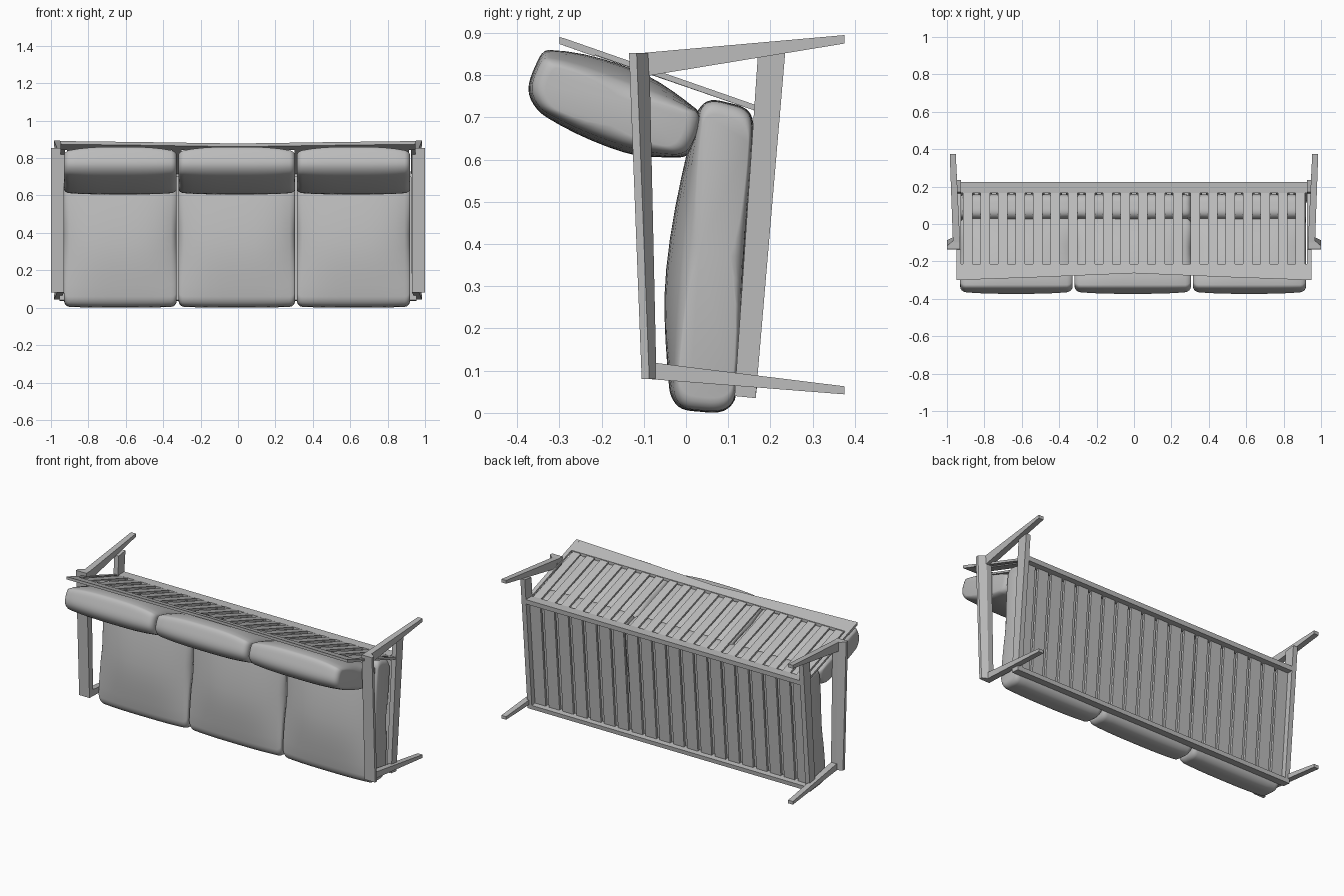
import bpy, bmesh, math
from mathutils import Vector

cube = bpy.data.objects.get("Cube")
if cube:
    bpy.data.objects.remove(cube, do_unlink=True)

grey = bpy.data.materials.new("plain_grey")
grey.use_nodes = True
GREY = (0.5, 0.5, 0.5, 1)
grey.diffuse_color = GREY
grey.node_tree.nodes["Principled BSDF"].inputs["Base Color"].default_value = GREY


def loft(name, sections, mirror=False, smooth=False):
    """Skin a list of closed sections and cap both ends."""
    bm = bmesh.new()
    rings = [[bm.verts.new(p) for p in s] for s in sections]
    n = len(rings[0])
    for a, b in zip(rings, rings[1:]):
        for i in range(n):
            j = (i + 1) % n
            bm.faces.new((a[i], a[j], b[j], b[i]))
    bm.faces.new(rings[0])
    bm.faces.new(rings[-1])
    bmesh.ops.recalc_face_normals(bm, faces=bm.faces)
    mesh = bpy.data.meshes.new(name)
    bm.to_mesh(mesh)
    bm.free()
    mesh.materials.append(grey)
    obj = bpy.data.objects.new(name, mesh)
    bpy.context.collection.objects.link(obj)
    if mirror:
        obj.modifiers.new("Mirror", 'MIRROR')
    if smooth:
        bpy.ops.object.select_all(action='DESELECT')
        obj.select_set(True)
        bpy.context.view_layer.objects.active = obj
        bpy.ops.object.shade_smooth_by_angle(angle=math.radians(50))
    return obj


def slab(name, profile, x0, x1, mirror=False):
    """Side profile (y, z) extruded along x."""
    return loft(name, [[(x, y, z) for y, z in profile] for x in (x0, x1)], mirror)


def rounded(points, steps=5):
    """Closed smooth curve through the profile points."""
    pts = [Vector(p) for p in points]
    n, out = len(pts), []
    for i in range(n):
        a, b, c, d = (pts[(i + k) % n] for k in (-1, 0, 1, 2))
        # tangents scaled to the segment so corners stay tight
        size = (c - b).length
        m0 = (c - a).normalized() * size
        m1 = (d - b).normalized() * size
        for s in range(steps):
            t = s / steps
            out.append(b * (2*t**3 - 3*t**2 + 1) + m0 * (t**3 - 2*t**2 + t)
                       + c * (3*t**2 - 2*t**3) + m1 * (t**3 - t**2))
    return out


def cushion(name, edge, middle, x0, x1, r=0.03):
    """Pillow whose profile swells from the edge shape to the middle shape."""
    e, m = rounded(edge), rounded(middle)
    centre = sum(e, Vector((0, 0))) / len(e)
    cx, half = (x0 + x1) / 2, (x1 - x0) / 2
    stations = []
    for k in range(5):
        a = math.pi / 2 * k / 4
        stations.append((-half + r - r * math.cos(a), r * (1 - math.sin(a))))
    inner = [(half - r) * (i / 6 - 1) for i in range(1, 12)]
    stations = stations + [(x, 0) for x in inner] + [(-x, s) for x, s in reversed(stations)]
    sections = []
    for x, shrink in stations:
        w = max(0, 1 - abs(x / half) ** 3)
        ring = []
        for p, q in zip(e, m):
            v = p.lerp(q, w)
            v = v + (centre - v).normalized() * shrink
            ring.append((cx + x, v.x, v.y))
        sections.append(ring)
    return loft(name, sections, smooth=True)


# Seat and back cushions
SEAT_EDGE = [(-.025, .06), (-.01, .02), (.03, .008), (.09, .01), (.115, .04), (.135, .37),
             (.156, .67), (.145, .71), (.1, .73), (.055, .735), (.035, .71), (.005, .4)]
SEAT_MID = [(-.04, .06), (-.018, .015), (.03, .003), (.09, .005), (.118, .04), (.138, .37),
            (.16, .67), (.148, .715), (.1, .735), (.05, .738), (.022, .7), (-.047, .34)]
BACK_EDGE = [(-.325, .835), (-.355, .8), (-.36, .755), (-.33, .715), (-.15, .64),
             (-.03, .615), (.005, .63), (.03, .69), (.02, .715), (-.12, .765)]
BACK_MID = [(-.325, .86), (-.358, .82), (-.372, .755), (-.33, .7), (-.15, .618),
            (-.03, .605), (.008, .615), (.035, .69), (.022, .722), (-.12, .812)]
for side, x0, x1 in (("right", -.93, -.328), ("middle", -.318, .305), ("left", .315, .92)):
    cushion("seat_cushion_" + side, SEAT_EDGE, SEAT_MID, x0, x1)
    cushion("back_cushion_" + side, BACK_EDGE, BACK_MID, x0, x1)


# Armrests with a slanted underside
def arm_section(z, front, back):
    return [(.93, front, z), (1, front, z), (1, front + .018, z),
            (.965, back, z), (.93, back, z)]


loft("armrest", [arm_section(.08, -.105, -.07), arm_section(.853, -.135, -.087)], True)


# Tapered splayed legs
def leg(name, top, foot):
    ends = []
    for (y, z0, z1), (xa, xb) in ((top, (.93, .968)), (foot, (.953, .985))):
        ends.append([(xa, y, z0), (xb, y, z0), (xb, y, z1), (xa, y, z1)])
    loft(name, ends, True)


leg("rear_leg", (-.1, .797, .853), (.375, .875, .895))
leg("front_leg", (-.085, .08, .12), (.375, .044, .063))

# Side rails and cross rails of the seat
slab("seat_side_rail", [(.115, .04), (.165, .035), (.235, .853), (.17, .843)], .925, .955, True)
slab("seat_front_rail", [(.115, .04), (.165, .035), (.168, .06), (.117, .065)], -.925, .925)
slab("seat_rear_rail", [(.165, .7), (.222, .7), (.224, .728), (.167, .728)], -.925, .925)

# Slats under the seat and behind the back cushions
COUNT, PITCH = 20, .0935
for i in range(COUNT):
    x = (i - (COUNT - 1) / 2) * PITCH
    slab("seat_slat", [(.122, .05), (.136, .05), (.19, .715), (.176, .715)], x - .036, x + .036)
    slab("back_slat", [(-.235, .853), (-.235, .864), (.172, .726), (.172, .713)], x - .026, x + .026)

# Back frame: side strips and a gently bowed top rail
slab("back_side_rail", [(-.29, .874), (-.29, .888), (.172, .727), (.172, .713)], .925, .95, True)
top_rail = []
for x, front in ((-.95, -.3), (-.5, -.284), (0, -.263), (.5, -.284), (.95, -.3)):
    top_rail.append([(x, front, .72 + (.165 - front) * .357 - .012), (x, front, .72 + (.165 - front) * .357 + .005),
                     (x, -.215, .862), (x, -.215, .844)])
loft("back_top_rail", top_rail)
